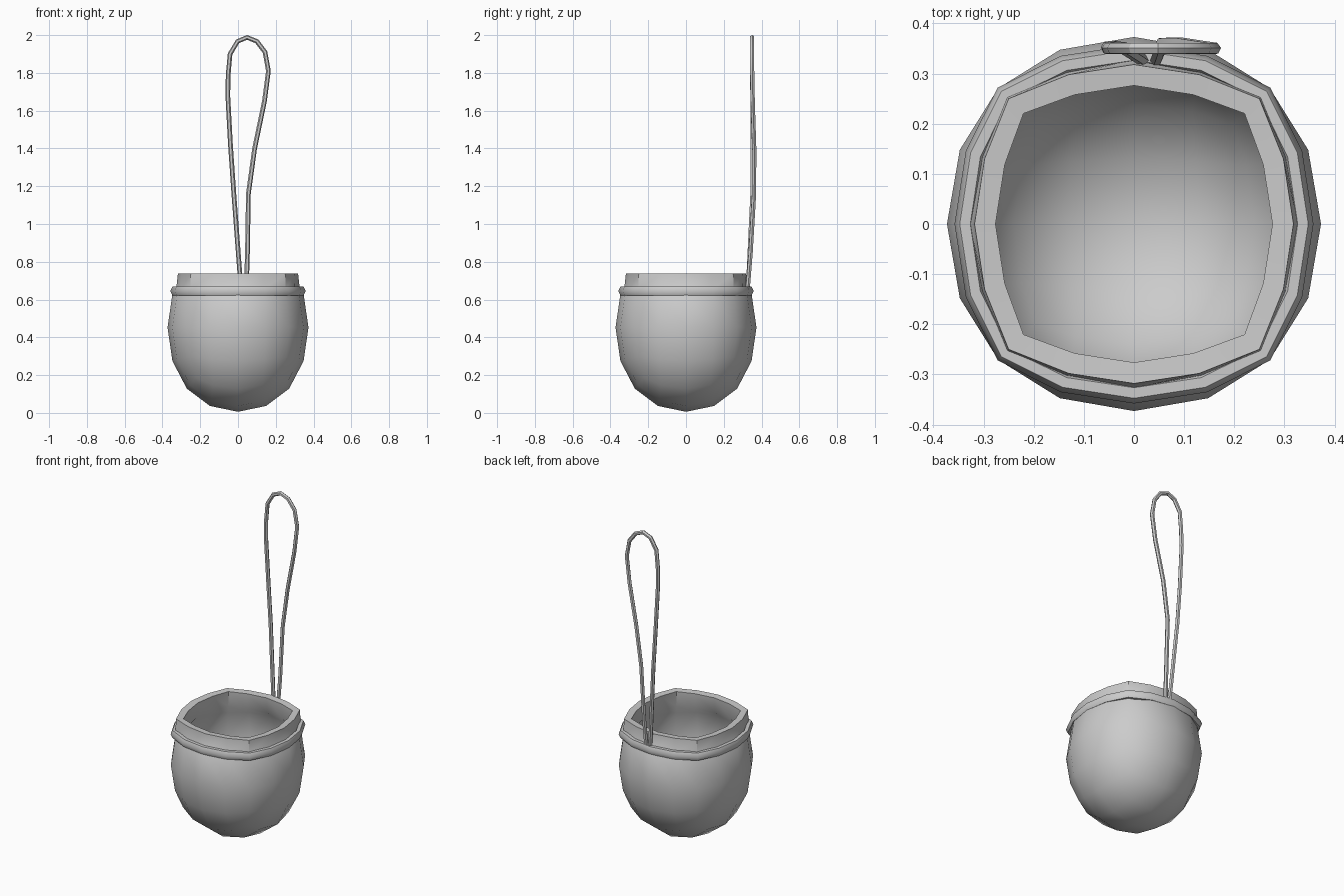
import bpy, bmesh, math
from mathutils import Vector

if "Cube" in bpy.data.objects:
    bpy.data.objects.remove(bpy.data.objects["Cube"])


def rounded_square(mid, side, corner):
    """16 points of a rounded square ring, counter-clockwise from +x."""
    quarter = [(mid, 0), side, (corner, corner), (side[1], side[0])]
    pts = []
    for k in range(4):
        c, s = round(math.cos(k * math.pi / 2)), round(math.sin(k * math.pi / 2))
        pts += [(x * c - y * s, x * s + y * c) for x, y in quarter]
    return pts


def finish(obj, angle=40):
    bpy.ops.object.select_all(action='DESELECT')
    obj.select_set(True)
    bpy.context.view_layer.objects.active = obj
    bpy.ops.object.shade_smooth_by_angle(angle=math.radians(angle))


# Bowl: subdivided cube, stretched upward, opened at the top
bpy.ops.mesh.primitive_cube_add(size=2)
bowl = bpy.context.object
bowl.name = "bowl"
sub = bowl.modifiers.new("round", 'SUBSURF')
sub.levels = 2
bpy.ops.object.modifier_apply(modifier=sub.name)

bm = bmesh.new()
bm.from_mesh(bowl.data)
peak = max(v.co.z for v in bm.verts)
for v in bm.verts:
    v.co *= 0.373 / peak
    v.co.z = 0.452 + v.co.z * 0.446 / 0.373
bmesh.ops.delete(bm, geom=[v for v in bm.verts if v.co.z > 0.67], context='VERTS')

# Neck: two extruded rings above the open edge
for z, ring in ((0.65, rounded_square(0.328, (0.302, 0.135), 0.253)),
                (0.738, rounded_square(0.318, (0.298, 0.13), 0.25))):
    edges = [e for e in bm.edges if e.is_boundary]
    new = bmesh.ops.extrude_edge_only(bm, edges=edges)["geom"]
    for v in (g for g in new if isinstance(g, bmesh.types.BMVert)):
        i = round(math.atan2(v.co.y, v.co.x) / (math.pi / 8)) % 16
        v.co = (*ring[i], z)
bmesh.ops.recalc_face_normals(bm, faces=bm.faces)
bm.to_mesh(bowl.data)
bm.free()

# Wall thickness
wall = bowl.modifiers.new("wall", 'SOLIDIFY')
wall.thickness = 0.042
wall.offset = -1
bpy.ops.object.modifier_apply(modifier=wall.name)
finish(bowl)

# Bead around the neck: six-sided section swept round the ring
bm = bmesh.new()
path = rounded_square(0.337, (0.316, 0.138), 0.257)
rows = []
for x, y in path:
    out = Vector((x, y, 0)).normalized()
    row = []
    for k in range(6):
        a = k * math.pi / 3
        row.append(bm.verts.new(Vector((x, y, 0.645)) + out * 0.021 * math.cos(a)
                                + Vector((0, 0, 0.027 * math.sin(a)))))
    rows.append(row)
for i in range(16):
    a, b = rows[i], rows[(i + 1) % 16]
    for k in range(6):
        n = (k + 1) % 6
        bm.faces.new((a[k], b[k], b[n], a[n]))
bmesh.ops.recalc_face_normals(bm, faces=bm.faces)
mesh = bpy.data.meshes.new("rim_bead")
bm.to_mesh(mesh)
bm.free()
bead = bpy.data.objects.new("rim_bead", mesh)
bpy.context.collection.objects.link(bead)
finish(bead, 65)

# Hanging cord: thin tube along a long loop behind the rim
loop = [(0.018, 0.326, 0.65), (0.008, 0.333, 0.76), (-0.022, 0.352, 1.16),
        (-0.04, 0.354, 1.42), (-0.054, 0.352, 1.68), (-0.052, 0.35, 1.79),
        (-0.042, 0.35, 1.90), (-0.002, 0.35, 1.967), (0.048, 0.35, 1.988),
        (0.1, 0.35, 1.967), (0.143, 0.35, 1.91), (0.161, 0.35, 1.81),
        (0.14, 0.353, 1.65), (0.088, 0.361, 1.40), (0.055, 0.36, 1.16),
        (0.05, 0.342, 0.85), (0.044, 0.326, 0.65)]
curve = bpy.data.curves.new("hanging_cord", 'CURVE')
curve.dimensions = '3D'
curve.bevel_depth = 0.0125
curve.bevel_resolution = 1
curve.use_fill_caps = True
spline = curve.splines.new('POLY')
spline.points.add(len(loop) - 1)
for p, co in zip(spline.points, loop):
    p.co = (*co, 1)
cord = bpy.data.objects.new("hanging_cord", curve)
bpy.context.collection.objects.link(cord)
bpy.ops.object.select_all(action='DESELECT')
cord.select_set(True)
bpy.context.view_layer.objects.active = cord
bpy.ops.object.convert(target='MESH')
finish(bpy.context.object, 30)
